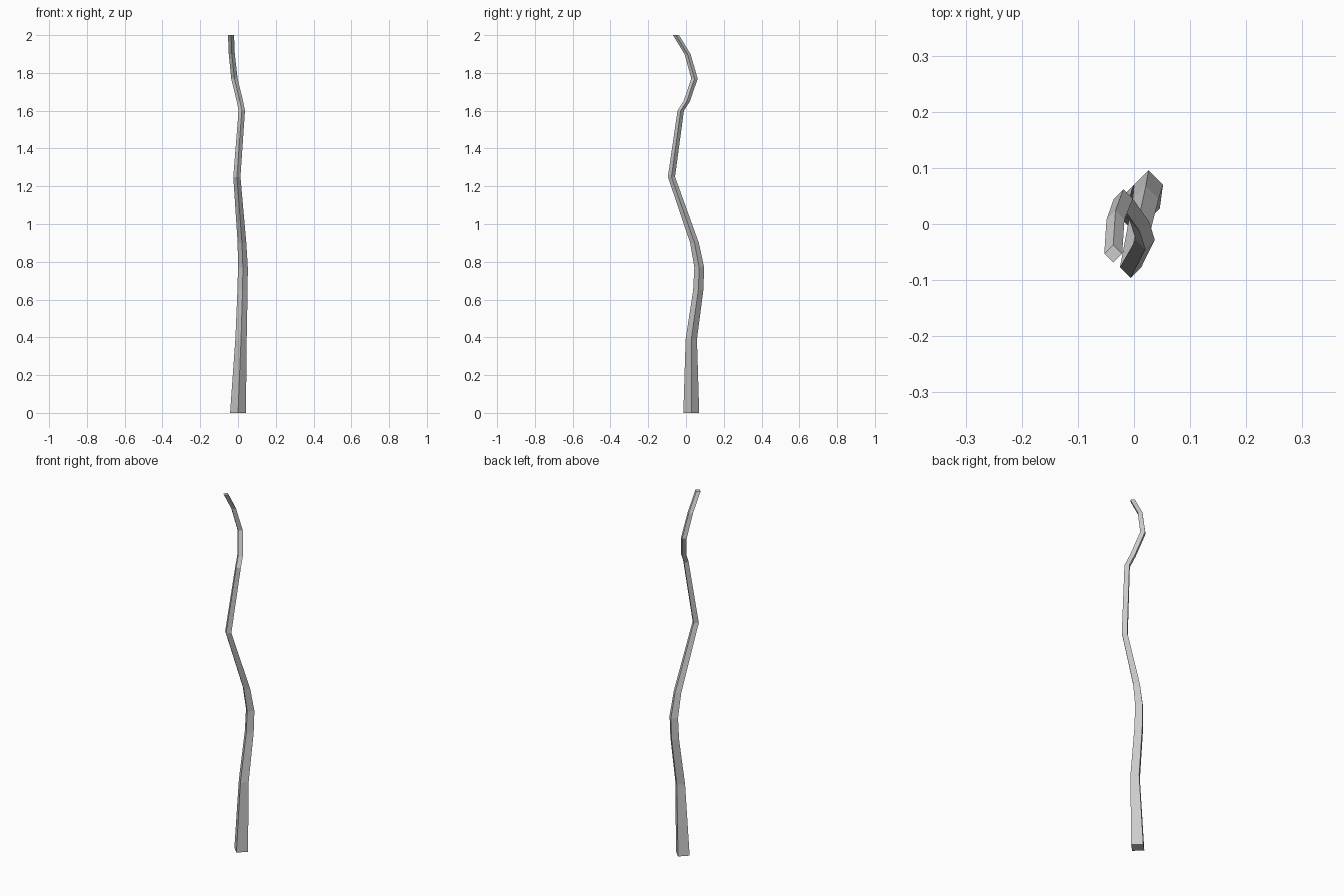
import bpy, bmesh

# Path of the crooked stick: x, y, z, half-diagonal of the square section
PATH = [
    (0.0, 0.028, 0.0, 0.042),
    (0.016, 0.028, 0.39, 0.030),
    (0.024, 0.065, 0.65, 0.027),
    (0.026, 0.070, 0.77, 0.026),
    (0.021, 0.045, 0.90, 0.023),
    (-0.006, -0.077, 1.25, 0.019),
    (0.020, -0.028, 1.60, 0.017),
    (0.010, 0.004, 1.65, 0.017),
    (-0.019, 0.045, 1.77, 0.017),
    (-0.033, 0.008, 1.90, 0.016),
    (-0.037, -0.053, 2.0, 0.016),
]
CORNERS = [(1, 0), (0, 1), (-1, 0), (0, -1)]

# Tapering four-sided stick, skinned ring to ring with capped ends
bm = bmesh.new()
rings = [[bm.verts.new((x + r * cx, y + r * cy, z)) for cx, cy in CORNERS]
         for x, y, z, r in PATH]
for low, high in zip(rings, rings[1:]):
    for i in range(4):
        j = (i + 1) % 4
        bm.faces.new((low[i], low[j], high[j], high[i]))
bm.faces.new(rings[0][::-1])
bm.faces.new(rings[-1])

mesh = bpy.data.meshes.new("crooked_stick")
bm.to_mesh(mesh)
bm.free()
bpy.context.collection.objects.link(bpy.data.objects.new("crooked_stick", mesh))
